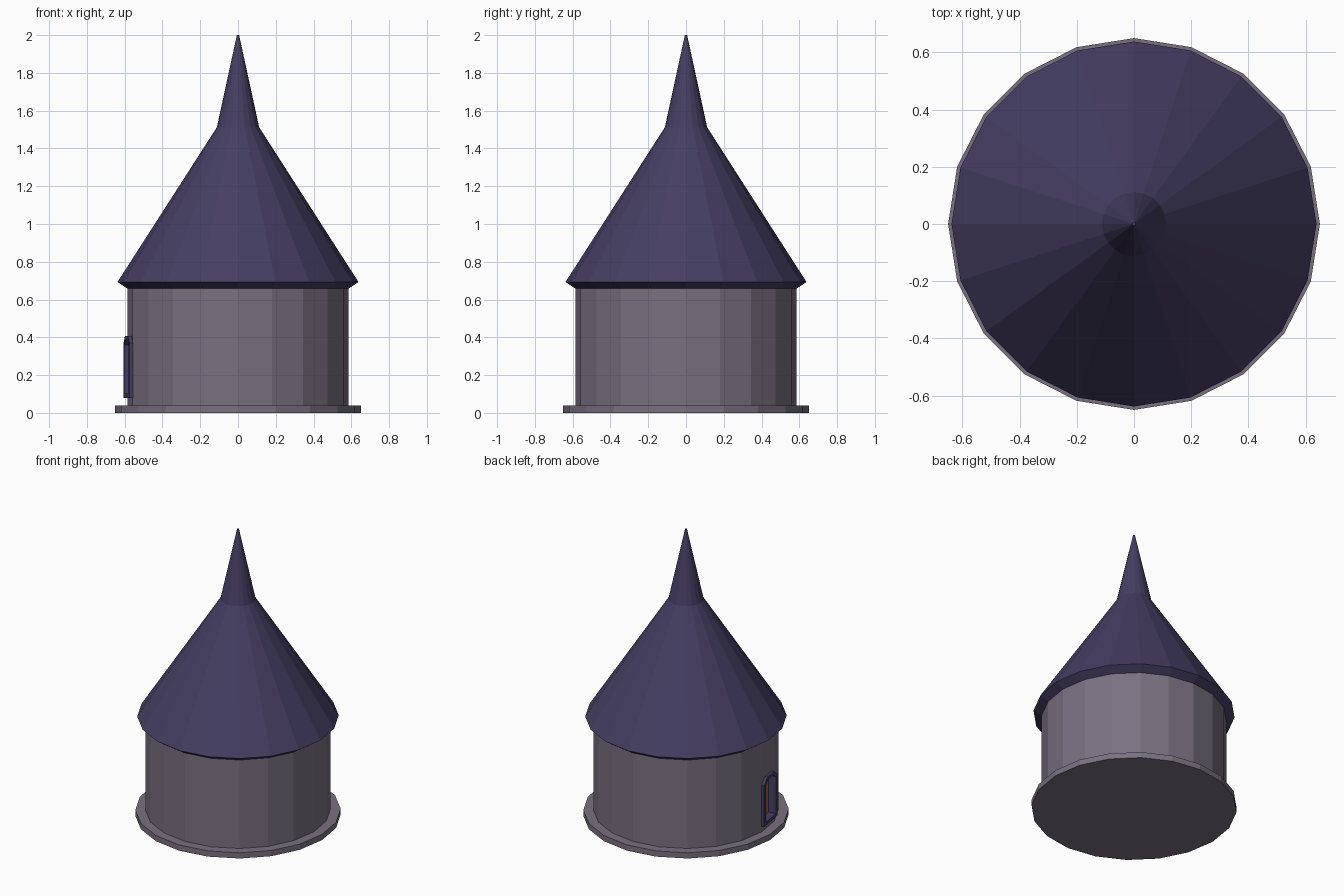
import bpy
import bmesh
from math import cos, sin, pi, radians

if "Cube" in bpy.data.objects:
    bpy.data.objects.remove(bpy.data.objects["Cube"])

SIDES = 20


def material(name, rgb):
    m = bpy.data.materials.new(name)
    m.diffuse_color = (*rgb, 1)
    m.use_nodes = True
    m.node_tree.nodes["Principled BSDF"].inputs["Base Color"].default_value = m.diffuse_color
    return m


STONE = material("stone", (0.19, 0.165, 0.22))
ROOF = material("roof", (0.06, 0.048, 0.125))
GLOW = material("pane", (0.36, 0.12, 0.03))


def make(name, bm, mat):
    bmesh.ops.recalc_face_normals(bm, faces=bm.faces)
    me = bpy.data.meshes.new(name)
    bm.to_mesh(me)
    bm.free()
    me.materials.append(mat)
    ob = bpy.data.objects.new(name, me)
    bpy.context.collection.objects.link(ob)
    return ob


def turned(name, profile, mat):
    """Closed solid of revolution from (radius, z) points."""
    bm = bmesh.new()
    rings = [[bm.verts.new((r * cos(2 * pi * i / SIDES), r * sin(2 * pi * i / SIDES), z))
              for i in range(SIDES)] for r, z in profile]
    for a, b in zip(rings, rings[1:]):
        for i in range(SIDES):
            j = (i + 1) % SIDES
            bm.faces.new((a[i], a[j], b[j], b[i]))
    bm.faces.new(rings[0])
    bm.faces.new(rings[-1])
    return make(name, bm, mat)


# Window placement: centred on the wall facet just in front of the -x axis
ANG = radians(189)


def place(u, z, r):
    return (r * cos(ANG) - u * sin(ANG), r * sin(ANG) + u * cos(ANG), z)


def outline(inset):
    """Window shape with clipped top corners, shrunk by inset."""
    h, lo, sh, hi = 0.096 - inset, 0.08 + inset, 0.37 - inset * 0.5, 0.408 - inset
    return [(-h, lo), (h, lo), (h, sh), (h * 0.5, hi), (-h * 0.5, hi), (-h, sh)]


def slab(name, inset, r0, r1, mat):
    bm = bmesh.new()
    a, b = [[bm.verts.new(place(u, z, r)) for u, z in outline(inset)] for r in (r0, r1)]
    for i in range(6):
        j = (i + 1) % 6
        bm.faces.new((a[i], a[j], b[j], b[i]))
    bm.faces.new(a)
    bm.faces.new(b)
    return make(name, bm, mat)


# Tower body
turned("base", [(0.65, 0), (0.65, 0.04)], STONE)
wall = turned("wall", [(0.586, 0.04), (0.586, 0.665)], STONE)
turned("roof", [(0.586, 0.658), (0.638, 0.693), (0.112, 1.512)], ROOF)
turned("spire", [(0.112, 1.512), (0.006, 2.0)], ROOF)

# Recess in the wall for the window
cutter = slab("window_cutter", 0.01, 0.535, 0.65, STONE)
cutter.hide_render = True
mod = wall.modifiers.new("recess", "BOOLEAN")
mod.operation = "DIFFERENCE"
mod.solver = "EXACT"
mod.object = cutter
bpy.context.view_layer.objects.active = wall
bpy.ops.object.modifier_apply(modifier=mod.name)
bpy.data.objects.remove(cutter)

# Window frame: outer and inner loops joined front and back
bm = bmesh.new()
loops = [[bm.verts.new(place(u, z, r)) for u, z in outline(s)]
         for s, r in ((0, 0.54), (0, 0.598), (0.022, 0.598), (0.022, 0.54))]
for k in range(4):
    a, b = loops[k], loops[(k + 1) % 4]
    for i in range(6):
        j = (i + 1) % 6
        bm.faces.new((a[i], a[j], b[j], b[i]))
make("window_frame", bm, ROOF)

# Glowing pane
slab("window_pane", 0.015, 0.537, 0.545, GLOW)
